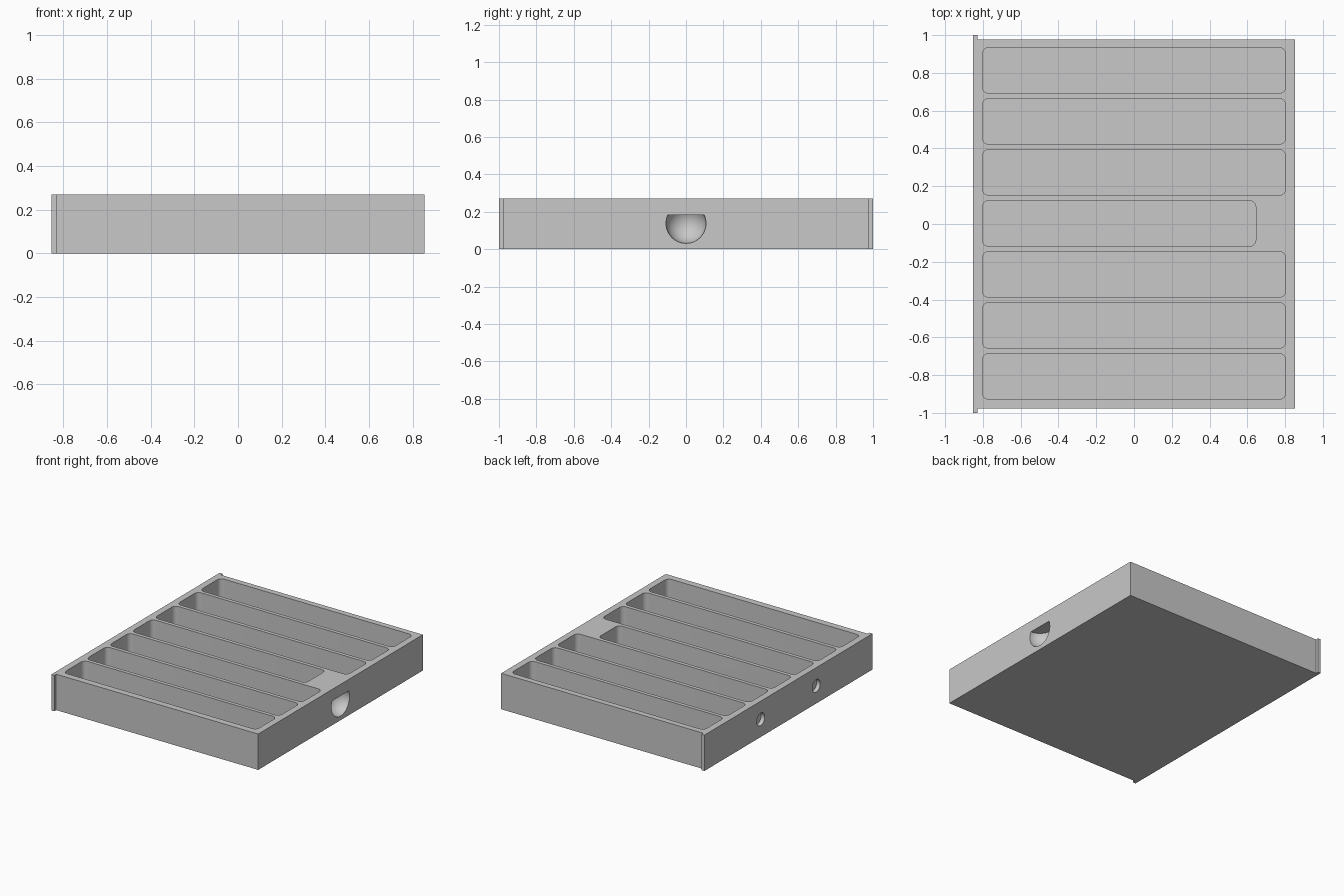
import bpy
import bmesh
import math
from mathutils import Matrix, Vector

if "Cube" in bpy.data.objects:
    bpy.data.objects.remove(bpy.data.objects["Cube"], do_unlink=True)

HEIGHT = 0.27
FLOOR = 0.03
END = 0.853        # half length along x
SIDE = 0.978       # half width of the tray body

grey = bpy.data.materials.new("light grey")
grey.use_nodes = True
colour = (0.58, 0.58, 0.58, 1)
grey.diffuse_color = colour
grey.node_tree.nodes["Principled BSDF"].inputs["Base Color"].default_value = colour


def finish(bm, name):
    bmesh.ops.recalc_face_normals(bm, faces=bm.faces)
    mesh = bpy.data.meshes.new(name)
    bm.to_mesh(mesh)
    bm.free()
    mesh.materials.append(grey)
    obj = bpy.data.objects.new(name, mesh)
    bpy.context.collection.objects.link(obj)
    return obj


def prism(name, outline, z0, z1):
    """Extrude a flat outline from z0 to z1."""
    bm = bmesh.new()
    face = bm.faces.new([bm.verts.new((x, y, z0)) for x, y in outline])
    new = bmesh.ops.extrude_face_region(bm, geom=[face])["geom"]
    verts = [v for v in new if isinstance(v, bmesh.types.BMVert)]
    bmesh.ops.translate(bm, verts=verts, vec=(0, 0, z1 - z0))
    return finish(bm, name)


def rounded_rect(x0, x1, y0, y1, r, steps=8):
    corners = [(x1 - r, y1 - r), (x0 + r, y1 - r), (x0 + r, y0 + r), (x1 - r, y0 + r)]
    points = []
    for i, (cx, cy) in enumerate(corners):
        for s in range(steps + 1):
            a = math.pi / 2 * (i + s / steps)
            points.append((cx + r * math.cos(a), cy + r * math.sin(a)))
    return points


def cut(target, cutter):
    mod = target.modifiers.new("cut", "BOOLEAN")
    mod.operation = "DIFFERENCE"
    mod.solver = "EXACT"
    mod.object = cutter
    bpy.context.view_layer.objects.active = target
    bpy.ops.object.modifier_apply(modifier=mod.name)
    bpy.data.objects.remove(cutter, do_unlink=True)


# Tray body with a slightly wider end plate at -x
lip = -0.828
half = [(END, SIDE), (lip, SIDE), (lip, 1), (-END, 1)]
outline = half + [(x, -y) for x, y in reversed(half)]
tray = prism("tray", outline, 0, HEIGHT)

# Seven long compartments, the middle one shortened behind the grip
for i in range(-3, 4):
    y = 0.27 * i + 0.003
    x_end = 0.645 if i == 0 else 0.803
    slot = rounded_rect(-0.803, x_end, y - 0.121, y + 0.121, 0.035)
    cut(tray, prism("slot_cutter", slot, FLOOR, HEIGHT + 0.1))

# Finger grip: ball-shaped recess with a flat ceiling
bm = bmesh.new()
bmesh.ops.create_uvsphere(bm, u_segments=48, v_segments=24, radius=0.107,
                          matrix=Matrix.Translation((END, 0, 0.138)))
sliced = bmesh.ops.bisect_plane(bm, geom=bm.verts[:] + bm.edges[:] + bm.faces[:],
                                plane_co=Vector((0, 0, 0.183)),
                                plane_no=Vector((0, 0, 1)), clear_outer=True)
rim = [e for e in sliced["geom_cut"] if isinstance(e, bmesh.types.BMEdge)]
bmesh.ops.contextual_create(bm, geom=rim)
cut(tray, finish(bm, "grip_cutter"))

# Two shallow round sockets in the end plate
for y in (-0.33, 0.33):
    bm = bmesh.new()
    place = Matrix.Translation((-END, y, 0.133)) @ Matrix.Rotation(math.pi / 2, 4, "Y")
    bmesh.ops.create_cone(bm, cap_ends=True, segments=32, radius1=0.047,
                          radius2=0.047, depth=0.06, matrix=place)
    cut(tray, finish(bm, "socket_cutter"))

# Smooth curves, sharp edges
bpy.ops.object.select_all(action="DESELECT")
tray.select_set(True)
bpy.context.view_layer.objects.active = tray
bpy.ops.object.shade_smooth_by_angle(angle=math.radians(30))
